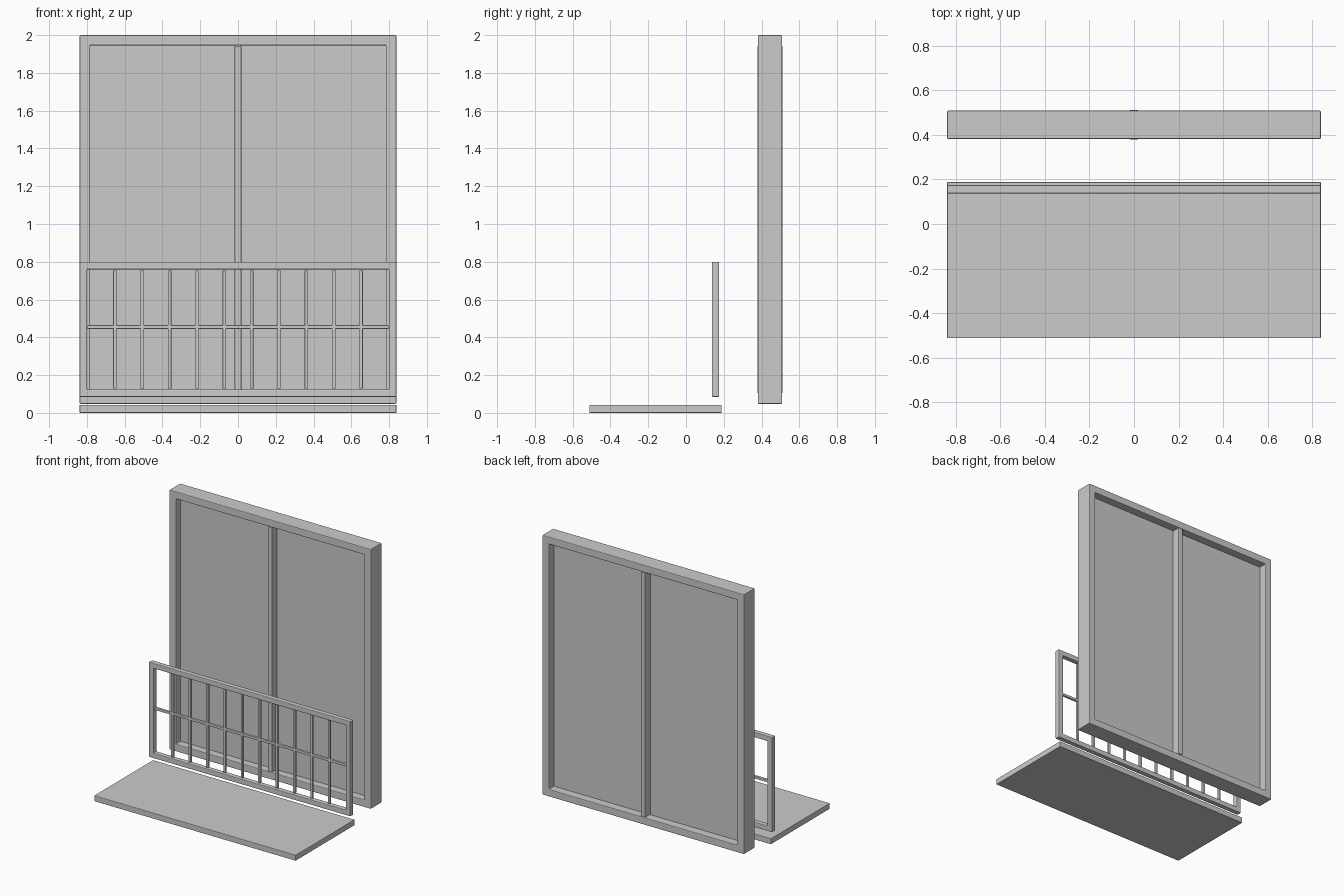
import bpy, bmesh

if "Cube" in bpy.data.objects:
    bpy.data.objects.remove(bpy.data.objects["Cube"])


def finish(name, bm, bevel):
    bmesh.ops.recalc_face_normals(bm, faces=bm.faces)
    me = bpy.data.meshes.new(name)
    bm.to_mesh(me)
    bm.free()
    ob = bpy.data.objects.new(name, me)
    bpy.context.collection.objects.link(ob)
    if bevel:
        m = ob.modifiers.new("edge_bevel", 'BEVEL')
        m.width = bevel
        m.segments = 2
        m.limit_method = 'ANGLE'
    return ob


def box(name, x, y, z, bevel=0.0):
    """Box from (min, max) ranges."""
    bm = bmesh.new()
    bmesh.ops.create_cube(bm, size=1)
    for v in bm.verts:
        v.co = [r[0] + (c + 0.5) * (r[1] - r[0]) for c, r in zip(v.co, (x, y, z))]
    return finish(name, bm, bevel)


def ring(name, half_w, y, z, border, bevel):
    """Rectangular frame standing in the xz plane."""
    bm = bmesh.new()
    loops = []
    for yy, b in ((y[0], 0), (y[0], border), (y[1], border), (y[1], 0)):
        w, lo, hi = half_w - b, z[0] + b, z[1] - b
        loops.append([bm.verts.new((px, yy, pz))
                      for px, pz in ((-w, lo), (w, lo), (w, hi), (-w, hi))])
    for i in range(4):
        a, c = loops[i], loops[(i + 1) % 4]
        for k in range(4):
            n = (k + 1) % 4
            bm.faces.new((a[k], a[n], c[n], c[k]))
    return finish(name, bm, bevel)


W = 0.838

# Balcony floor slab
box("balcony_floor", (-W, W), (-0.512, 0.188), (0, 0.043), 0.003)

# Railing: outer frame, middle rail and upright bars
ring("railing_frame", W, (0.137, 0.175), (0.085, 0.799), 0.039, 0.005)
box("railing_middle_rail", (-0.798, 0.798), (0.147, 0.165), (0.445, 0.464), 0.003)
for i in range(10):
    x = (i - 4.5) * 0.1448
    box(f"railing_bar_{i + 1}", (x - 0.009, x + 0.009), (0.147, 0.165),
        (0.128, 0.755), 0.003)

# Door: outer frame, centre post and two glass panes
ring("door_frame", W, (0.381, 0.509), (0.048, 2.0), 0.055, 0.005)
box("door_centre_post", (-0.018, 0.018), (0.378, 0.512), (0.105, 1.943), 0.004)
for side, x in (("left", (-0.785, -0.01)), ("right", (0.01, 0.785))):
    box(f"door_glass_{side}", x, (0.438, 0.448), (0.101, 1.947))
